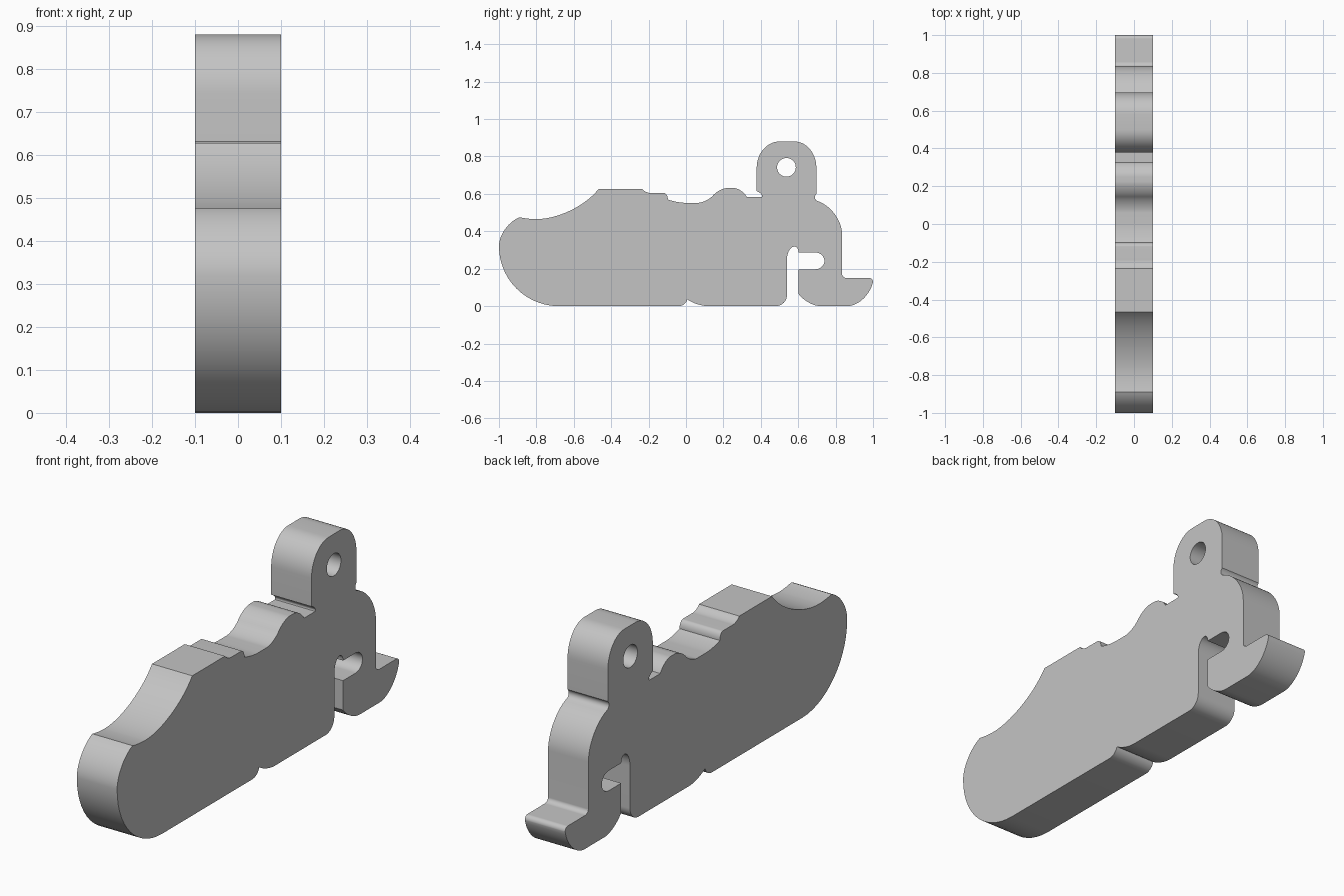
import bpy
import bmesh
import math
from mathutils import Vector

HALF_WIDTH = 0.1
BEND_STEPS = 14
ROUNDNESS = 0.552  # handle length that turns a bend into an elliptical arc

default_cube = bpy.data.objects.get("Cube")
if default_cube:
    bpy.data.objects.remove(default_cube, do_unlink=True)


def trace(path, start, steps):
    """Append steps to a side profile: a pair is a straight line to a point,
    a quadruple is a rounded bend (corner, end point)."""
    if start:
        path.append(Vector(start))
    for step in steps:
        end = Vector(step[-2:])
        if len(step) == 4:
            begin, corner = path[-1].copy(), Vector(step[:2])
            first = begin.lerp(corner, ROUNDNESS)
            second = end.lerp(corner, ROUNDNESS)
            for i in range(1, BEND_STEPS):
                t = i / BEND_STEPS
                s = 1 - t
                path.append(begin * s**3 + first * 3 * s * s * t
                            + second * 3 * s * t * t + end * t**3)
        path.append(end)


def circle(center, radius, count):
    angles = [math.tau * i / count for i in range(count)]
    return [Vector(center) + radius * Vector((math.cos(a), math.sin(a)))
            for a in angles]


outline = []

# Rounded nose and the concave slope behind it
trace(outline, (-0.68, 0), [
    (-1, 0, -1, 0.32),
    (-1, 0.43, -0.89, 0.475),
    (-0.85, 0.465, -0.8, 0.465),
    (-0.59, 0.465, -0.467, 0.627),
])

# Stepped back with a shallow dip and a hump
trace(outline, None, [
    (-0.235, 0.627),
    (-0.22, 0.605, -0.19, 0.605),
    (-0.12, 0.605),
    (-0.097, 0.605, -0.097, 0.57),
    (-0.05, 0.552, 0, 0.552),
    (0.06, 0.552),
    (0.11, 0.552, 0.145, 0.592),
    (0.18, 0.632, 0.225, 0.632),
    (0.25, 0.632),
    (0.3, 0.632, 0.325, 0.583),
    (0.405, 0.583),
    (0.415, 0.6, 0.378, 0.615),
])

# Hanging loop
trace(outline, None, [
    (0.378, 0.74),
    (0.378, 0.88, 0.5, 0.88),
    (0.58, 0.88),
    (0.697, 0.88, 0.697, 0.74),
    (0.697, 0.6),
    (0.675, 0.58, 0.7, 0.563),
])

# Rounded rear and the upturned tail
trace(outline, None, [
    (0.835, 0.52, 0.835, 0.38),
    (0.835, 0.17),
    (0.835, 0.15, 0.86, 0.15),
    (0.98, 0.15),
    (1, 0.15, 1, 0.13),
    (0.97, 0, 0.86, 0),
    (0.72, 0),
    (0.65, 0, 0.602, 0.065),
])

# Slot with its side pocket
trace(outline, None, [
    (0.602, 0.197),
    (0.69, 0.197),
    (0.74, 0.197, 0.74, 0.242),
    (0.74, 0.287, 0.69, 0.287),
    (0.602, 0.287),
    (0.602, 0.318, 0.58, 0.318),
    (0.54, 0.318, 0.54, 0.25),
    (0.54, 0.06),
    (0.54, 0, 0.48, 0),
])

# Belly with a small notch
trace(outline, None, [
    (0.12, 0),
    (0.055, 0, 0.007, 0.036),
    (0, 0, -0.04, 0),
])

eyelet = circle((0.537, 0.742), 0.05, 40)

# Fill the profile, leaving the eyelet open, and give it thickness
bm = bmesh.new()
for loop in (outline, eyelet):
    verts = [bm.verts.new((-HALF_WIDTH, p.x, p.y)) for p in loop]
    for a, b in zip(verts, verts[1:] + verts[:1]):
        bm.edges.new((a, b))
bmesh.ops.triangle_fill(bm, use_beauty=True, use_dissolve=False,
                        edges=bm.edges[:], normal=(-1, 0, 0))
grown = bmesh.ops.extrude_face_region(bm, geom=bm.faces[:],
                                      use_keep_orig=True)
far_verts = [g for g in grown["geom"] if isinstance(g, bmesh.types.BMVert)]
bmesh.ops.translate(bm, verts=far_verts, vec=(2 * HALF_WIDTH, 0, 0))
bmesh.ops.recalc_face_normals(bm, faces=bm.faces[:])

mesh = bpy.data.meshes.new("flat_body")
bm.to_mesh(mesh)
bm.free()
body = bpy.data.objects.new("flat_body", mesh)
bpy.context.collection.objects.link(body)

# Plain grey finish
color = (0.55, 0.55, 0.55, 1)
grey = bpy.data.materials.new("plain_grey")
grey.use_nodes = True
grey.diffuse_color = color
grey.node_tree.nodes["Principled BSDF"].inputs["Base Color"].default_value = color
mesh.materials.append(grey)

# Smooth bends, crisp rims
bpy.ops.object.select_all(action="DESELECT")
body.select_set(True)
bpy.context.view_layer.objects.active = body
bpy.ops.object.shade_smooth_by_angle(angle=math.radians(30))
